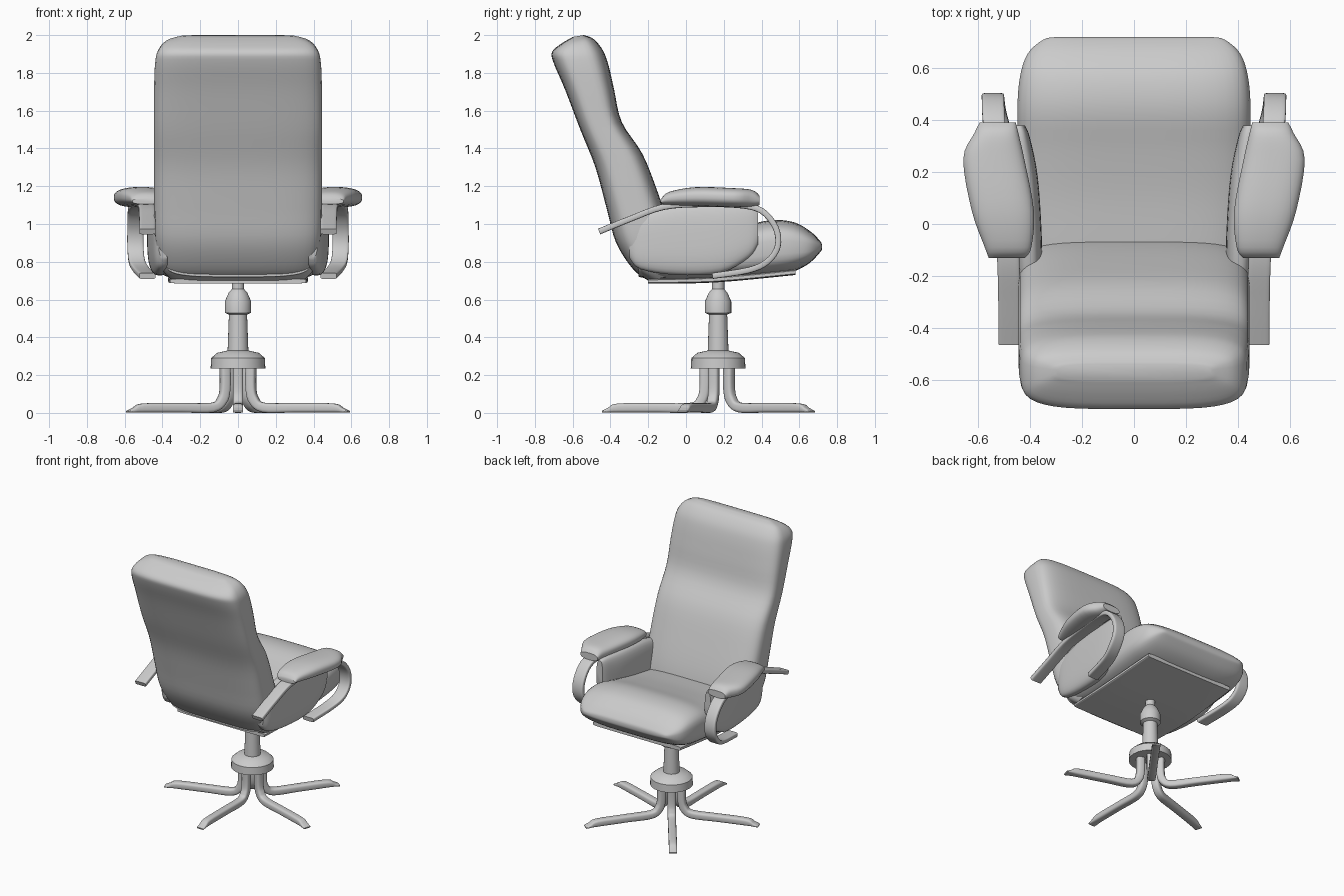
import bpy, bmesh, math
from mathutils import Vector as V

if "Cube" in bpy.data.objects:
    bpy.data.objects.remove(bpy.data.objects["Cube"])

PED_Y = 0.17  # pedestal axis


def finish(name, bm, mirror=False, angle=40):
    bmesh.ops.recalc_face_normals(bm, faces=bm.faces)
    me = bpy.data.meshes.new(name)
    bm.to_mesh(me)
    bm.free()
    ob = bpy.data.objects.new(name, me)
    bpy.context.collection.objects.link(ob)
    bpy.ops.object.select_all(action='DESELECT')
    bpy.context.view_layer.objects.active = ob
    ob.select_set(True)
    bpy.ops.object.shade_smooth_by_angle(angle=math.radians(angle))
    if mirror:
        ob.modifiers.new("mirror", 'MIRROR')
    return ob


def spline(a, b, c, d, t):
    return 0.5 * (2 * b + (c - a) * t + (2 * a - 5 * b + 4 * c - d) * t * t
                  + (3 * b - a - 3 * c + d) * t ** 3)


def loft(name, secs, n=4, sides=32, steps=4, mirror=False):
    """Skin superellipse sections given as (centre, half axis u, half axis v)."""
    bm = bmesh.new()
    fine = []
    for i in range(len(secs) - 1):
        q = [secs[max(0, min(len(secs) - 1, i + k))] for k in (-1, 0, 1, 2)]
        for s in range(steps):
            fine.append([spline(q[0][j], q[1][j], q[2][j], q[3][j], s / steps) for j in range(3)])
    fine.append(secs[-1])
    rings = []
    for c, u, v in fine:
        ring = []
        for k in range(sides):
            a = 2 * math.pi * (k + 0.5) / sides
            ca, sa = math.cos(a), math.sin(a)
            ring.append(bm.verts.new(c + u * math.copysign(abs(ca) ** (2 / n), ca)
                                     + v * math.copysign(abs(sa) ** (2 / n), sa)))
        rings.append(ring)
    for r0, r1 in zip(rings, rings[1:]):
        for k in range(sides):
            bm.faces.new((r0[k], r0[(k + 1) % sides], r1[(k + 1) % sides], r1[k]))
    bm.faces.new(rings[0])
    bm.faces.new(rings[-1])
    return finish(name, bm, mirror)


def cushion(name, rows, n=4):
    """Rows of (y, z of one face, y, z of the other face, half width)."""
    secs = []
    for y0, z0, y1, z1, w in rows:
        a, b = V((0, y0, z0)), V((0, y1, z1))
        secs.append(((a + b) / 2, V((w, 0, 0)), (a - b) / 2))
    return loft(name, secs, n, 40)


def strip(name, pts, width, side, mirror=False, n=4, sides=16):
    """Sweep a flat band along points (position, half thickness)."""
    secs = []
    for i, (p, h) in enumerate(pts):
        t = pts[min(i + 1, len(pts) - 1)][0] - pts[max(i - 1, 0)][0]
        secs.append((p, side * width, t.cross(side).normalized() * h))
    return loft(name, secs, n, sides, 4, mirror)


# Backrest
cushion("backrest", [
    (-.54, 2.00, -.60, 1.99, .30), (-.49, 1.98, -.66, 1.955, .38),
    (-.44, 1.92, -.71, 1.91, .425), (-.41, 1.84, -.70, 1.85, .44),
    (-.38, 1.71, -.64, 1.71, .445), (-.34, 1.54, -.56, 1.50, .445),
    (-.23, 1.37, -.48, 1.30, .445), (-.15, 1.17, -.42, 1.08, .445),
    (-.08, .96, -.37, .90, .44), (-.05, .80, -.28, .76, .41),
    (-.05, .73, -.20, .70, .36)])

# Seat
cushion("seat_cushion", [
    (-.26, .88, -.25, .72, .38), (-.10, .91, -.10, .695, .42),
    (.10, .94, .10, .70, .44), (.28, .98, .28, .71, .445),
    (.44, 1.02, .44, .725, .45), (.57, 1.01, .56, .745, .44),
    (.66, .96, .65, .79, .41), (.71, .91, .71, .85, .35), (.72, .89, .72, .87, .30)], 3.6)

# Plate under the seat
cushion("seat_plate", [
    (-.20, .71, -.20, .685, .36), (.15, .72, .15, .69, .37),
    (.58, .76, .58, .73, .36)], 8)

# Upholstered panels under the armrests
loft("arm_panel", [(V(c), V((hx, 0, 0)), V((0, 0, hz))) for c, hx, hz in [
    ((.39, -.30, .92), .03, .10), ((.40, -.24, .91), .045, .15),
    ((.41, -.05, .92), .055, .19), ((.425, .18, .93), .055, .19),
    ((.44, .33, .97), .04, .15), ((.445, .38, 1.00), .025, .11)]], 3, mirror=True)

# Armrest pads
loft("arm_pad", [(V(c), V((hx, 0, 0)), V((0, 0, hz))) for c, hx, hz in [
    ((.49, -.13, 1.12), .07, .015), ((.485, -.09, 1.135), .09, .035),
    ((.505, .05, 1.145), .12, .05), ((.54, .25, 1.14), .118, .05),
    ((.53, .35, 1.135), .085, .045), ((.525, .39, 1.125), .07, .025)]], 2.6, mirror=True)

# Bent arm bows
strip("arm_bow", [(V(p), .016) for p in [
    (.48, -.46, .96), (.48, -.30, 1.025), (.485, -.12, 1.09), (.50, .08, 1.105),
    (.525, .28, 1.10), (.54, .40, 1.07), (.543, .475, .98), (.543, .485, .88),
    (.535, .43, .80), (.51, .33, .755), (.48, .14, .725)]],
    .043, V((1, 0, 0)), True, 6)

# Pedestal turned around its axis
bm = bmesh.new()
prof = [(0, .72), (.033, .72), (.033, .655), (.05, .635), (.07, .59), (.07, .53),
        (.048, .52), (.055, .33), (.11, .318), (.142, .29), (.145, .235), (0, .235)]
vs = [bm.verts.new((r, PED_Y, z)) for r, z in prof]
es = [bm.edges.new(p) for p in zip(vs, vs[1:])]
bmesh.ops.spin(bm, geom=vs + es, cent=(0, PED_Y, 0), axis=(0, 0, 1),
               angle=2 * math.pi, steps=24)
bmesh.ops.remove_doubles(bm, verts=bm.verts, dist=1e-4)
finish("pedestal", bm, angle=30)

# Five bent legs, one pointing straight to -y
for i in range(5):
    a = math.radians(-90 + 72 * i)
    d = V((math.cos(a), math.sin(a), 0))
    path = [(.072, .25, .027), (.072, .13, .027), (.09, .065, .027), (.145, .028, .026),
            (.32, .027, .025), (.53, .026, .024), (.58, .015, .013), (.615, .006, .005)]
    strip(f"leg_{i + 1}", [(V((0, PED_Y, z)) + d * r, h) for r, z, h in path],
          .028, d.cross(V((0, 0, 1))), n=3.5)
